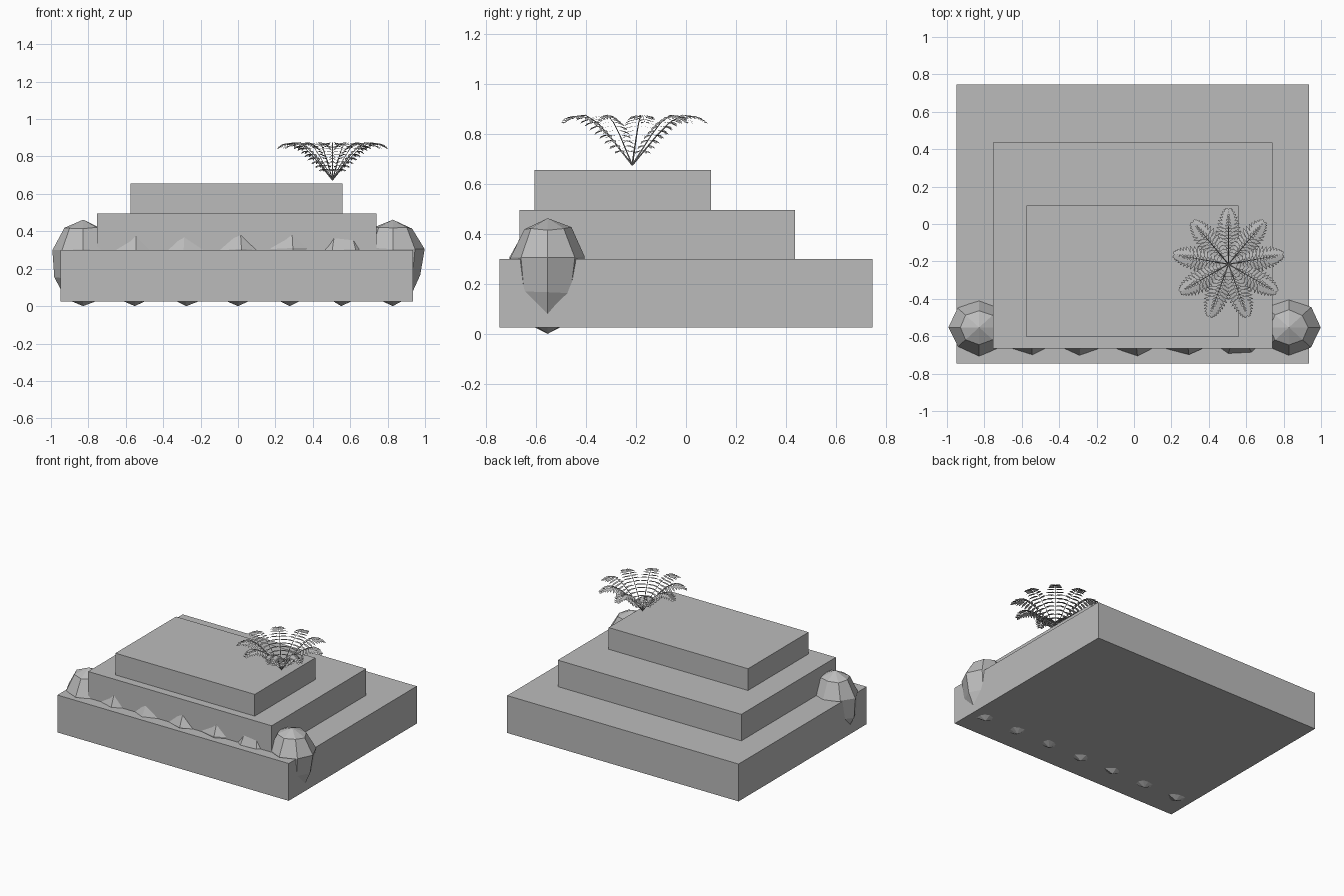
import bpy, bmesh, math, random
from mathutils import Vector, Matrix

random.seed(4)
cube = bpy.data.objects.get("Cube")
if cube:
    bpy.data.objects.remove(cube, do_unlink=True)

# One plain grey for the whole model
GREY = (0.5, 0.5, 0.5, 1)
grey = bpy.data.materials.new("stone_grey")
grey.use_nodes = True
grey.diffuse_color = GREY
grey.node_tree.nodes["Principled BSDF"].inputs["Base Color"].default_value = GREY


def finish(bm, name):
    mesh = bpy.data.meshes.new(name)
    bm.to_mesh(mesh)
    bm.free()
    mesh.materials.append(grey)
    obj = bpy.data.objects.new(name, mesh)
    bpy.context.collection.objects.link(obj)
    return obj


def box(name, low, high):
    low, high = Vector(low), Vector(high)
    bm = bmesh.new()
    place = Matrix.Translation((low + high) / 2) @ Matrix.Diagonal((*(high - low), 1))
    bmesh.ops.create_cube(bm, size=1, matrix=place)
    finish(bm, name)


def rock(name, x, turn):
    """Faceted egg-shaped boulder, a little narrower below, slightly uneven."""
    bm = bmesh.new()
    bmesh.ops.create_uvsphere(bm, u_segments=8, v_segments=5, radius=1,
                              matrix=Matrix.Rotation(turn, 4, 'Z'))
    for v in bm.verts:
        pole = abs(v.co.z) > 0.99
        girth = random.uniform(0.95, 1.03) * (0.9 if v.co.z < 0 else 1)
        lift = 0 if pole else random.uniform(-0.01, 0.01)
        v.co = Vector((x + v.co.x * 0.175 * girth,
                       -0.553 + v.co.y * 0.158 * girth,
                       0.231 + v.co.z * 0.231 + lift))
    finish(bm, name)


# Stepped plinth
box("lower_tier", (-0.95, -0.745, 0.025), (0.935, 0.745, 0.30))
box("middle_tier", (-0.755, -0.665, 0.30), (0.74, 0.435, 0.495))
box("upper_tier", (-0.575, -0.605, 0.495), (0.56, 0.10, 0.655))

# Row of boulders along the front
for i in range(7):
    rock(f"boulder_{i + 1}", (i - 3) * 0.276, 0 if i in (0, 6) else random.uniform(0, 0.8))

# Fern: the stem of one frond, as distance outwards and height
STEM = [(0, 0.675), (0.05, 0.735), (0.1, 0.795), (0.15, 0.845),
        (0.2, 0.875), (0.245, 0.87), (0.285, 0.845)]


def stem_point(t):
    f = min(t, 0.9999) * (len(STEM) - 1)
    i = int(f)
    a, b = Vector(STEM[i]), Vector(STEM[i + 1])
    p = a.lerp(b, f - i)
    return Vector((p.x, 0, p.y))


def add_stem(bm):
    rings = []
    for i in range(len(STEM)):
        t = i / (len(STEM) - 1)
        p, r = stem_point(t), 0.0035 * (1 - 0.8 * t)
        rings.append([bm.verts.new(p + Vector(d) * r)
                      for d in ((0, 1, 0), (-0.7, 0, 0.7), (0, -1, 0), (0.7, 0, -0.7))])
    for a, b in zip(rings, rings[1:]):
        for k in range(4):
            n = (k + 1) % 4
            bm.faces.new((a[k], a[n], b[n], b[k]))


def add_leaflet(bm, t, side):
    """Pointed leaflet, swept outwards and drooping at its tip."""
    root = stem_point(t)
    length = 0.016 + 0.056 * math.sin(math.pi * min(1, t * 0.95 + 0.03)) ** 0.8
    sweep = math.radians(8 + 45 * t ** 2)
    along = Vector((math.sin(sweep), side * math.cos(sweep), 0))
    across = Vector((math.cos(sweep), -side * math.sin(sweep), 0))
    half = 0.010

    def at(u, w, drop):
        return bm.verts.new(root + along * length * u + across * half * w
                            - Vector((0, 0, length * drop)))

    base, tip = at(0, 0, 0), at(1, 0, 0.25)
    outer = [at(0.3, 0.9, 0.02), at(0.7, 0.75, 0.10)]
    inner = [at(0.3, -0.9, 0.02), at(0.7, -0.75, 0.10)]
    bm.faces.new((base, inner[0], outer[0]))
    bm.faces.new((inner[0], inner[1], outer[1], outer[0]))
    bm.faces.new((inner[1], tip, outer[1]))


FRONDS, PAIRS = 9, 15
for k in range(FRONDS):
    bm = bmesh.new()
    add_stem(bm)
    for j in range(PAIRS):
        t = 0.16 + 0.82 * j / (PAIRS - 1)
        for side in (1, -1):
            add_leaflet(bm, t, side)
    bmesh.ops.recalc_face_normals(bm, faces=bm.faces)
    for f in bm.faces:
        if abs(f.normal.z) > 0.8 and f.normal.z < 0:
            f.normal_flip()
    frond = finish(bm, f"fern_frond_{k + 1}")
    frond.location = (0.505, -0.215, 0)
    frond.rotation_euler.z = math.radians(90) + k * math.tau / FRONDS
